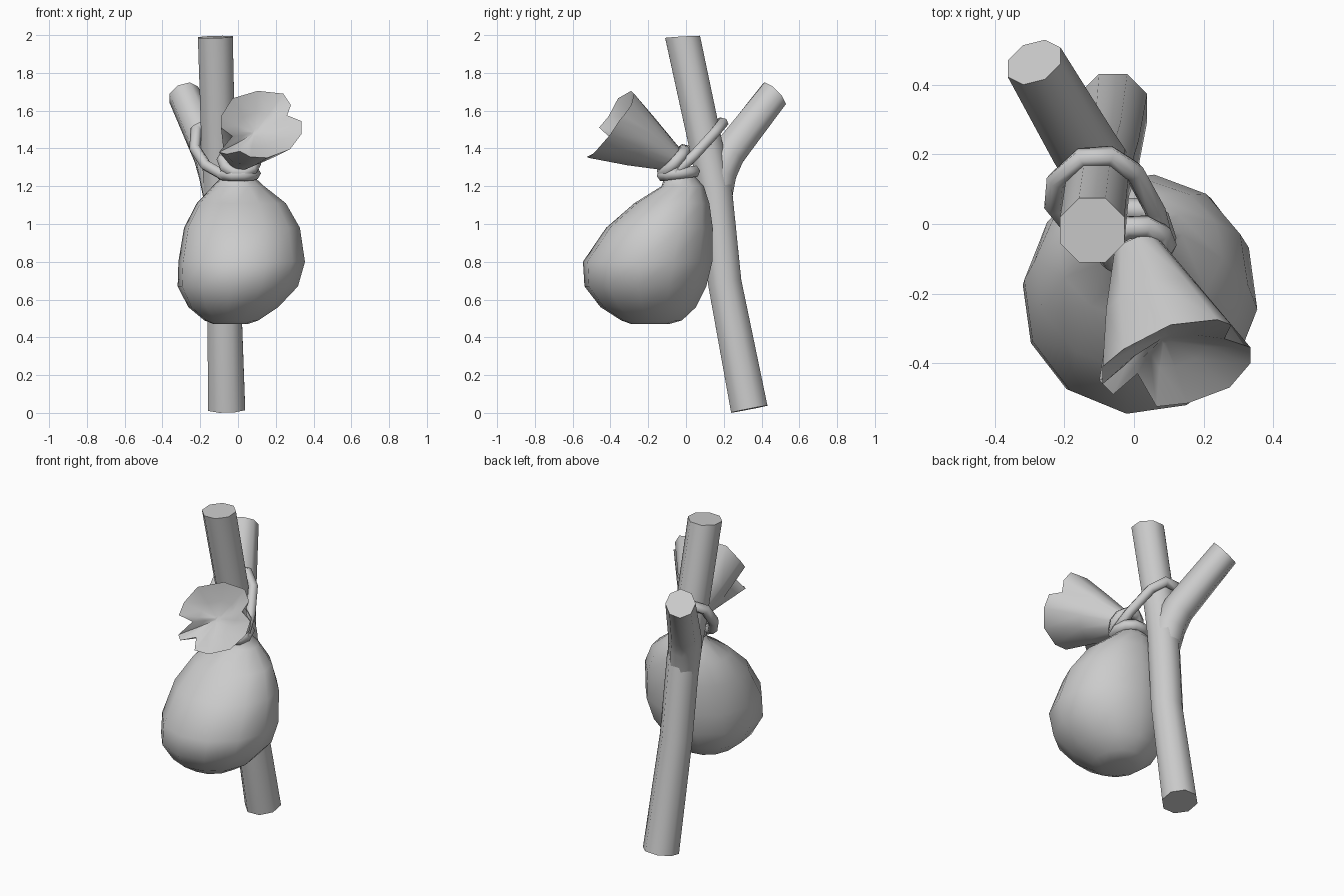
import bpy, math
from mathutils import Vector

if "Cube" in bpy.data.objects:
    bpy.data.objects.remove(bpy.data.objects["Cube"])


def make(name, verts, faces, angle=45):
    me = bpy.data.meshes.new(name)
    me.from_pydata([tuple(v) for v in verts], [], faces)
    ob = bpy.data.objects.new(name, me)
    bpy.context.collection.objects.link(ob)
    bpy.ops.object.select_all(action='DESELECT')
    ob.select_set(True)
    bpy.context.view_layer.objects.active = ob
    bpy.ops.object.mode_set(mode='EDIT')
    bpy.ops.mesh.select_all(action='SELECT')
    bpy.ops.mesh.normals_make_consistent(inside=False)
    bpy.ops.object.mode_set(mode='OBJECT')
    bpy.ops.object.shade_smooth_by_angle(angle=math.radians(angle))
    return ob


def loft(name, rings, cap_start=True, cap_end=True, closed=False, angle=45):
    n, m = len(rings[0]), len(rings)
    faces = []
    for i in range(m if closed else m - 1):
        a, b = i * n, (i + 1) % m * n
        for j in range(n):
            k = (j + 1) % n
            faces.append((a + j, a + k, b + k, b + j))
    if cap_start and not closed:
        faces.append(tuple(range(n))[::-1])
    if cap_end and not closed:
        faces.append(tuple(range((m - 1) * n, m * n)))
    return make(name, [v for r in rings for v in r], faces, angle)


def tube(name, path, radii, sides, closed=False, ref=(1, 0, 0), end=None, angle=50):
    pts = [Vector(p) for p in path]
    m = len(pts)
    rings = []
    for i, p in enumerate(pts):
        if closed:
            t = pts[(i + 1) % m] - pts[i - 1]
        else:
            t = pts[min(i + 1, m - 1)] - pts[max(i - 1, 0)]
        if end and i == m - 1:
            t = Vector(end)
        t.normalize()
        u = Vector(ref)
        u = (u - t * u.dot(t)).normalized()
        v = t.cross(u)
        r = radii[i] if isinstance(radii, (list, tuple)) else radii
        rings.append([p + r * (u * math.cos(a) + v * math.sin(a))
                      for a in (math.tau * (j + .5) / sides for j in range(sides))])
    return loft(name, rings, closed=closed, angle=angle)


# forked stick: main shaft and side branch
tube("stick", [(-.06, .335, .02), (-.075, .205, .69), (-.09, .155, 1.18),
               (-.103, .117, 1.36), (-.12, -.018, 1.99)],
     [.106, .096, .096, .096, .1], 8, end=(-.03, -.06, 1))
tube("stick_branch", [(-.092, .155, 1.1), (-.115, .175, 1.26), (-.145, .222, 1.37),
                      (-.287, .465, 1.685)],
     [.088, .098, .096, .087], 8, end=(-.25, .5, .5))

# sack body: z, x min, x max, y min, y max of each ring
levels = [(.47, -.13, .05, -.29, -.09), (.49, -.18, .11, -.345, -.02),
          (.56, -.265, .215, -.455, .055), (.67, -.322, .32, -.54, .11),
          (.8, -.318, .357, -.548, .142), (.98, -.288, .33, -.425, .144),
          (1.11, -.22, .255, -.275, .125), (1.2, -.135, .14, -.13, .095),
          (1.25, -.085, .085, -.115, .05), (1.32, -.05, .07, -.125, .0)]
rings = []
for z, x0, x1, y0, y1 in levels:
    rings.append([Vector(((x0 + x1) / 2 + (x1 - x0) / 2 * math.cos(a),
                          (y0 + y1) / 2 + (y1 - y0) / 2 * math.sin(a), z))
                  for a in (math.radians(30 * j - 7) for j in range(12))])
loft("sack_body", rings, angle=60)

# flared cloth mouth above the tie: wavy rim with a shallow dished inside
rim = [Vector(p) for p in [
    (-.03, -.36, 1.665), (.105, -.29, 1.705), (.24, -.275, 1.69), (.28, -.29, 1.63),
    (.26, -.33, 1.575), (.335, -.355, 1.545), (.335, -.4, 1.475), (.275, -.47, 1.395),
    (.155, -.515, 1.35), (.065, -.525, 1.355), (.01, -.43, 1.385), (-.06, -.49, 1.37),
    (-.1, -.45, 1.38), (-.03, -.41, 1.465), (-.09, -.46, 1.51), (-.09, -.41, 1.57)]]
neck = Vector((.01, -.07, 1.345))
center = Vector((.11, -.4, 1.52))
axis = (center - neck).normalized()
base, mid = [], []
for p in rim:
    d = p - neck
    d = (d - axis * d.dot(axis)).normalized()
    b = neck + d * .07
    q = b.lerp(p, .5)
    spread = d.dot(q - neck)
    base.append(b)
    mid.append(q + d * max(0, .145 - spread))
dish = center - axis * .09
inner = [dish.lerp(p, .5) - axis * .01 for p in rim]
core = [dish.lerp(p, .1) for p in rim]
loft("sack_mouth", [base, mid, rim, inner, core], cap_start=False, angle=60)


# rope: two wraps round the neck
def wrap(name, center, normal, r):
    rot = Vector((0, 0, 1)).rotation_difference(Vector(normal)).to_matrix()
    path = [Vector(center) + rot @ Vector((r * math.cos(a), r * math.sin(a), 0))
            for a in (math.tau * i / 10 for i in range(10))]
    tube(name, path, .034, 6, closed=True, ref=normal, angle=70)


wrap("rope_lower_wrap", (0, -.04, 1.268), (0, -.12, 1), .088)
wrap("rope_upper_wrap", (.005, -.065, 1.33), (.1, -.72, .68), .085)

# rope: hanging loop round the stick, resting in the fork
tube("rope_hanging_loop", [(.085, -.05, 1.275), (.06, .04, 1.36), (0, .15, 1.48),
                           (-.07, .195, 1.535), (-.15, .19, 1.535), (-.222, .125, 1.5),
                           (-.228, .05, 1.4), (-.17, -.02, 1.31), (-.08, -.085, 1.26),
                           (.03, -.1, 1.25)],
     .031, 6, closed=True, ref=(0, -.75, .65), angle=70)
